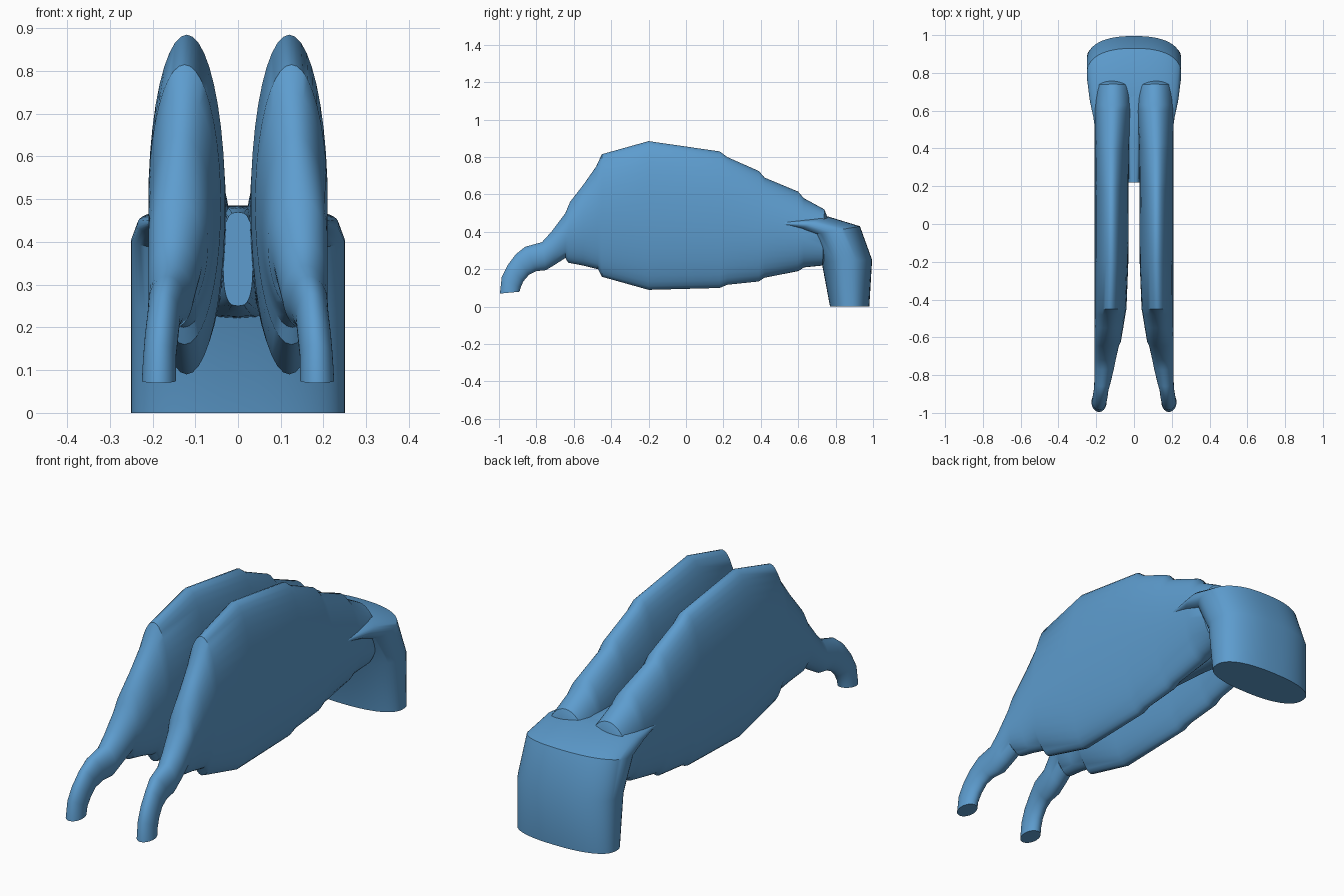
import bpy, bmesh, math

blue = bpy.data.materials.new("soft blue")
blue.diffuse_color = (0.11, 0.335, 0.62, 1)


def loft(name, rings, sides=40, power=2.0):
    """Skin oval rings, each (y1, z1, y2, z2, x_min, x_max)."""
    bm = bmesh.new()
    loops = []
    for y1, z1, y2, z2, xa, xb in rings:
        loop = []
        for i in range(sides):
            a = 2 * math.pi * i / sides
            c = math.copysign(abs(math.cos(a)) ** (2 / power), math.cos(a))
            s = math.copysign(abs(math.sin(a)) ** (2 / power), math.sin(a))
            t = (1 - c) / 2
            loop.append(bm.verts.new(((xa + xb) / 2 + s * (xb - xa) / 2,
                                      y1 + (y2 - y1) * t, z1 + (z2 - z1) * t)))
        loops.append(loop)
    for p, q in zip(loops, loops[1:]):
        for i in range(sides):
            j = (i + 1) % sides
            bm.faces.new((p[i], p[j], q[j], q[i]))
    bm.faces.new(loops[0])
    bm.faces.new(loops[-1])
    bmesh.ops.recalc_face_normals(bm, faces=bm.faces)
    me = bpy.data.meshes.new(name)
    bm.to_mesh(me)
    bm.free()
    me.materials.append(blue)
    ob = bpy.data.objects.new(name, me)
    bpy.context.collection.objects.link(ob)
    bpy.ops.object.select_all(action='DESELECT')
    bpy.context.view_layer.objects.active = ob
    ob.select_set(True)
    bpy.ops.object.shade_smooth_by_angle(angle=math.radians(35))
    return ob


# Tall ribbed lobe, from the drooping tip to the root
lobe = [
    (-0.995, 0.07, -0.89, 0.08, 0.145, 0.225),
    (-0.985, 0.16, -0.885, 0.10, 0.145, 0.222),
    (-0.955, 0.22, -0.87, 0.135, 0.14, 0.218),
    (-0.91, 0.28, -0.84, 0.17, 0.135, 0.212),
    (-0.86, 0.32, -0.80, 0.19, 0.122, 0.21),
    (-0.77, 0.345, -0.75, 0.195, 0.105, 0.21),
    (-0.72, 0.40, -0.70, 0.225, 0.095, 0.21),
    (-0.645, 0.50, -0.645, 0.26, 0.08, 0.21),
    (-0.62, 0.56, -0.63, 0.235, 0.07, 0.21),
    (-0.55, 0.65, -0.55, 0.22, 0.057, 0.21),
    (-0.48, 0.75, -0.47, 0.20, 0.045, 0.21),
    (-0.45, 0.815, -0.45, 0.16, 0.04, 0.21),
    (-0.20, 0.885, -0.20, 0.09, 0.03, 0.21),
    (0.18, 0.83, 0.18, 0.10, 0.028, 0.21),
    (0.22, 0.80, 0.22, 0.117, 0.028, 0.21),
    (0.39, 0.725, 0.39, 0.135, 0.026, 0.21),
    (0.42, 0.69, 0.42, 0.155, 0.025, 0.21),
    (0.60, 0.615, 0.60, 0.19, 0.015, 0.21),
    (0.63, 0.58, 0.63, 0.21, 0.012, 0.21),
    (0.74, 0.52, 0.73, 0.22, 0.01, 0.21),
    (0.76, 0.47, 0.74, 0.25, 0.02, 0.20),
]
for side, name in ((1, "right_lobe"), (-1, "left_lobe")):
    loft(name, [(a, b, c, d, min(side * e, side * f), max(side * e, side * f))
                for a, b, c, d, e, f in lobe])

# Bent oval stem that joins both lobes
loft("stem", [
    (0.98, 0.0, 0.77, 0.0, -0.25, 0.25),
    (0.995, 0.25, 0.725, 0.24, -0.25, 0.25),
    (0.93, 0.43, 0.65, 0.38, -0.25, 0.25),
    (0.75, 0.485, 0.58, 0.40, -0.235, 0.235),
    (0.60, 0.475, 0.53, 0.415, -0.215, 0.215),
    (0.46, 0.47, 0.45, 0.42, -0.20, 0.20),
], sides=56, power=2.4)

# Web filling the gap between the lobe roots
loft("web", [
    (0.22, 0.47, 0.22, 0.25, -0.035, 0.035),
    (0.45, 0.48, 0.45, 0.24, -0.05, 0.05),
    (0.65, 0.485, 0.65, 0.225, -0.08, 0.08),
    (0.80, 0.46, 0.78, 0.22, -0.12, 0.12),
], sides=24, power=3.0)
